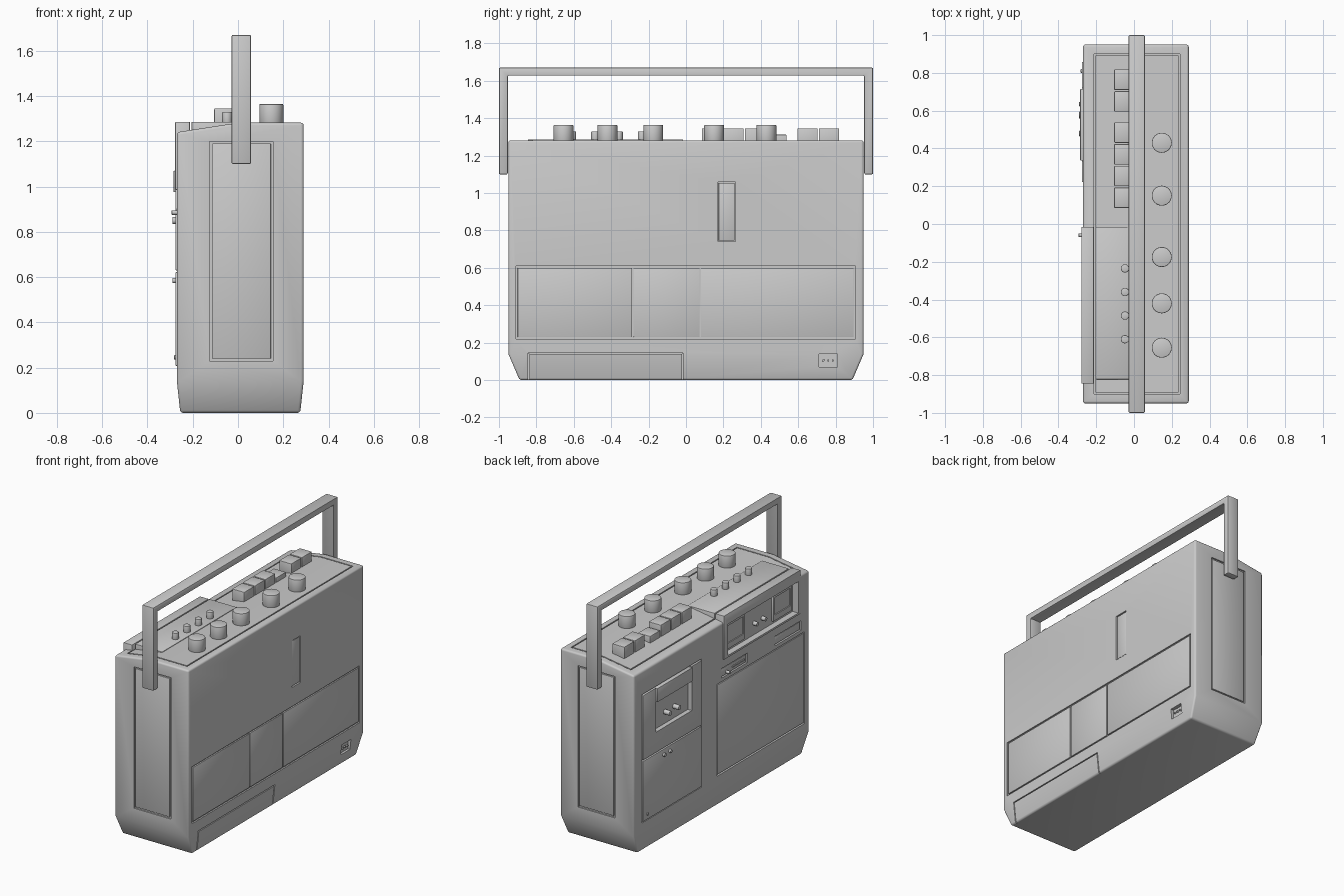
import bpy, bmesh, math
from mathutils import Matrix

if "Cube" in bpy.data.objects:
    bpy.data.objects.remove(bpy.data.objects["Cube"])


def add_mesh(name, bm):
    bmesh.ops.recalc_face_normals(bm, faces=bm.faces)
    me = bpy.data.meshes.new(name)
    bm.to_mesh(me)
    bm.free()
    ob = bpy.data.objects.new(name, me)
    bpy.context.collection.objects.link(ob)
    return ob


def apply_mods(ob):
    dg = bpy.context.evaluated_depsgraph_get()
    me = bpy.data.meshes.new_from_object(ob.evaluated_get(dg))
    ob.modifiers.clear()
    ob.data = me


def bevel(ob, width, seg=2):
    m = ob.modifiers.new("bevel", 'BEVEL')
    m.width, m.segments, m.limit_method = width, seg, 'ANGLE'
    apply_mods(ob)


def put_box(bm, x0, x1, y0, y1, z0, z1):
    mat = Matrix.Translation(((x0+x1)/2, (y0+y1)/2, (z0+z1)/2)) @ \
        Matrix.Diagonal((x1-x0, y1-y0, z1-z0, 1))
    bmesh.ops.create_cube(bm, size=1, matrix=mat)


def box(name, *b, bev=0.0):
    bm = bmesh.new()
    put_box(bm, *b)
    ob = add_mesh(name, bm)
    if bev:
        bevel(ob, bev)
    return ob


def knob(name, x, y, z, r, h, axis='Z', seg=32, bev=0.004):
    bm = bmesh.new()
    rot = Matrix.Rotation(-math.pi/2, 4, 'Y') if axis == 'X' else Matrix()
    mat = Matrix.Translation((x, y, z)) @ rot @ Matrix.Translation((0, 0, h/2))
    bmesh.ops.create_cone(bm, cap_ends=True, segments=seg, radius1=r, radius2=r,
                          depth=h, matrix=mat)
    ob = add_mesh(name, bm)
    bevel(ob, bev)
    return ob


def cut(ob, boxes):
    bm = bmesh.new()
    for b in boxes:
        put_box(bm, *b)
    c = add_mesh("cutter", bm)
    c.hide_render = True
    m = ob.modifiers.new("cut", 'BOOLEAN')
    m.operation, m.solver, m.object = 'DIFFERENCE', 'EXACT', c
    apply_mods(ob)
    bpy.data.objects.remove(c)


# Case: sloped front half of the top, tapered foot
prof = [(-.255, 0), (.275, 0), (.29, .14), (.29, 1.282), (0, 1.282), (-.27, 1.24), (-.27, .14)]
bm = bmesh.new()
ends = [[bm.verts.new((x, s*(.95 if z else .89), z)) for x, z in prof] for s in (-1, 1)]
for e in ends:
    bm.faces.new(e[2:])
    bm.faces.new((e[0], e[1], e[2], e[6]))
for i in range(7):
    j = (i+1) % 7
    bm.faces.new((ends[0][i], ends[0][j], ends[1][j], ends[1][i]))
case = add_mesh("case", bm)
bevel(case, .012, 3)

# Recesses for the set-in panels
DISPLAY = (-.4, -.235, -.82, -.06, 1.0, 1.215)
cut(case, [
    (-.125, .155, -1, -.94, .23, 1.2), (-.125, .155, .94, 1, .23, 1.2),   # end panels
    (.28, .4, -.91, .905, .22, .61),                                      # battery door
    (.275, .4, .17, .265, .74, 1.06), (.265, .4, .71, .81, .07, .14),     # slot, socket
    (-.4, -.255, -.90, .05, .21, .84),                                    # speaker
    (-.4, -.255, -.28, 0, .865, .93), (-.4, -.255, -.86, -.58, .865, .93),
    (-.4, -.235, .215, .865, .2, 1.08),                                   # cassette bay
    DISPLAY])
# Thin grooves: top frame and foot plate
cut(case, [(x, x+.008, -.9, .9, 1.235, 1.4) for x in (-.212, .236)])
cut(case, [(-.212, .244, y, y+.008, 1.238, 1.4) for y in (-.9, .892)])
cut(case, [(.265, .4, y, y+.007, -.1, .14) for y in (-.845, -.022)])
cut(case, [(.278, .4, -.845, -.015, .138, .145)])

# End panels
for s, n in ((-1, "front"), (1, "back")):
    y = sorted((s*.93, s*.948))
    box(n + "_end_panel", -.115, .145, *y, .24, 1.19, bev=.002)

# Rear side: battery door in three parts, slot and socket
for i, (a, b) in enumerate(((-.90, -.288), (-.28, .072), (.08, .895))):
    box(f"battery_door_{i+1}", .26, .289, a, b, .23, .60, bev=.002)
box("slot_cover", .26, .286, .175, .26, .745, 1.055, bev=.002)
box("socket_insert", .25, .272, .715, .805, .075, .135)
for i in range(3):
    knob(f"socket_pin_{i+1}", .284, .735+.025*i, .105, .006, .014, 'X', 12, .001)

# Speaker grille and the two strips above it
box("speaker_grille", -.268, -.24, -.892, .042, .218, .832, bev=.002)
for i, y in enumerate((-.274, -.854)):
    box(f"control_strip_{i+1}", -.266, -.24, y, y+.268, .871, .924, bev=.002)
knob("strip_button", -.255, -.06, .885, .01, .038, 'X', 16, .002)
box("strip_slider", -.272, -.25, -.25, -.12, .892, .902)

# Display hood with framed window
bezel = box("display_bezel", -.278, -.212, -.845, -.015, .985, 1.286, bev=.004)
cut(bezel, [DISPLAY])
box("display_hood", -.205, 0, -.822, -.015, 1.2, 1.286, bev=.003)
for i, y in enumerate((-.28, -.79)):
    m = box(f"meter_{i+1}", -.25, -.23, y, y+.2, 1.02, 1.195, bev=.003)
    cut(m, [(-.3, -.243, y+.015, y+.185, 1.06, 1.18)])
for i, y in enumerate((-.40, -.49)):
    knob(f"display_knob_{i+1}", -.23, y, 1.08, .014, .035, 'X', 16, .002)

# Cassette door, window, spindles and lower lid
door = box("cassette_door", -.276, -.22, .222, .858, .63, 1.073, bev=.003)
cut(door, [(-.4, -.245, .33, .72, .77, 1.075)])
box("cassette_door_lip", -.285, -.24, .335, .715, .975, 1.07, bev=.004)
box("cassette_lower_lid", -.276, -.22, .222, .858, .208, .622, bev=.003)
for i, y in enumerate((.58, .48)):
    knob(f"cassette_spindle_{i+1}", -.24, y, .85, .016, .05, 'X', 16, .003)
for i, y in enumerate((.635, .57)):
    knob(f"lid_button_{i+1}", -.27, y, .585, .012, .02, 'X', 16, .002)
knob("lid_dot", -.27, .81, .245, .01, .012, 'X', 16, .002)

# Top controls: dials, small knobs and piano keys
for i, y in enumerate((.43, .15, -.175, -.42, -.655)):
    knob(f"dial_{i+1}", .147, y, 1.27, .053, .095, bev=.005)
for i, y in enumerate((-.235, -.36, -.485, -.61)):
    knob(f"small_knob_{i+1}", -.048, y, 1.27, .022, .06, seg=20)
for i, y in enumerate((.085, .2, .315, .43, .595, .71)):
    top = 1.312 if i == 3 else 1.345
    box(f"key_{i+1}", -.105, -.012, y, y+.108, 1.24, top, bev=.004)

# Carrying handle
bm = bmesh.new()
path = [(-1, 1.1), (-1, 1.67), (1, 1.67), (1, 1.1), (.953, 1.1), (.953, 1.628), (-.953, 1.628), (-.953, 1.1)]
a, b = [[bm.verts.new((x, y, z)) for y, z in path] for x in (-.028, .058)]
for q in (a, b):
    bm.faces.new((q[0], q[1], q[6], q[7]))
    bm.faces.new((q[1], q[2], q[5], q[6]))
    bm.faces.new((q[2], q[3], q[4], q[5]))
for i in range(8):
    j = (i+1) % 8
    bm.faces.new((a[i], a[j], b[j], b[i]))
bevel(add_mesh("handle", bm), .006)

# Smooth shading with crisp edges
for ob in bpy.context.scene.objects:
    ob.select_set(True)
    bpy.context.view_layer.objects.active = ob
bpy.ops.object.shade_smooth_by_angle()
